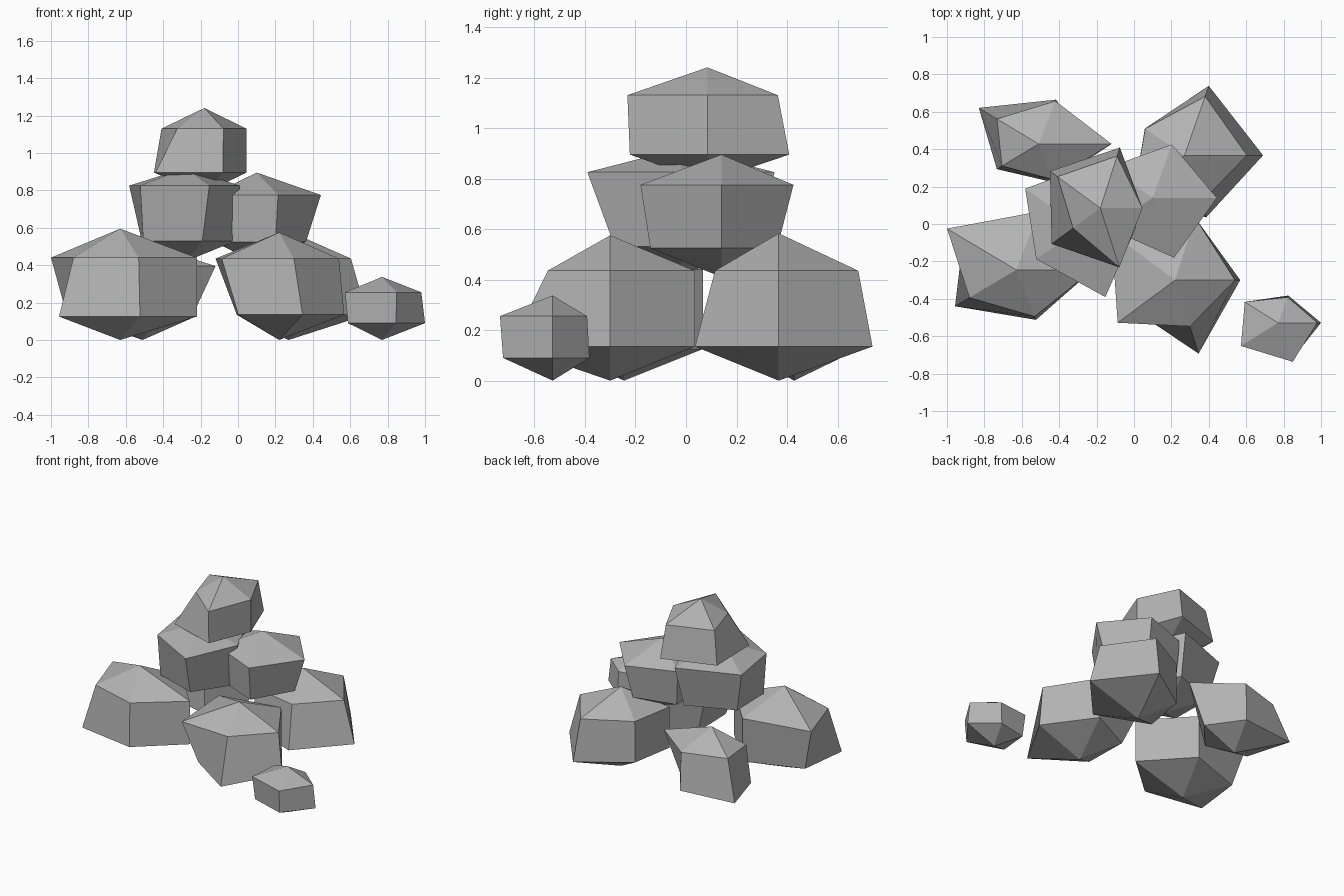
import bpy, bmesh, math

grey = bpy.data.materials.new("stone_grey")
grey.diffuse_color = (0.45, 0.45, 0.45, 1)


def rock(name, centre, depth, heights, upper, lower):
    """Five-sided boulder: two poles and two irregular rings.
    depth = y/x ratio, heights = bottom, lower ring, upper ring, top."""
    cx, cy = centre
    z0, z1, z2, z3 = heights
    bm = bmesh.new()

    def ring(radii, z):
        n = len(radii)
        return [bm.verts.new((cx + r * math.cos(i * math.tau / n),
                              cy + r * depth * math.sin(i * math.tau / n), z))
                for i, r in enumerate(radii)]

    bottom, top = bm.verts.new((cx, cy, z0)), bm.verts.new((cx, cy, z3))
    lo, up = ring(lower, z1), ring(upper, z2)
    for i in range(5):
        j = (i + 1) % 5
        bm.faces.new((bottom, lo[j], lo[i]))
        bm.faces.new((lo[i], lo[j], up[j], up[i]))
        bm.faces.new((up[i], up[j], top))
    bmesh.ops.recalc_face_normals(bm, faces=bm.faces)
    me = bpy.data.meshes.new(name)
    bm.to_mesh(me)
    bm.free()
    me.materials.append(grey)
    bpy.context.collection.objects.link(bpy.data.objects.new(name, me))


# Ground layer
rock("boulder_front_left", (-0.63, -0.245), 0.82, (0, 0.125, 0.44, 0.595),
     (0.41, 0.40, 0.457, 0.309, 0.32), (0.41, 0.40, 0.35, 0.404, 0.343))
rock("boulder_front_right", (0.22, -0.30), 1.02, (0, 0.135, 0.435, 0.575),
     (0.32, 0.345, 0.42, 0.38, 0.255), (0.348, 0.345, 0.28, 0.27, 0.405))
rock("boulder_back_right", (0.27, 0.367), 0.93, (0, 0.135, 0.435, 0.583),
     (0.334, 0.356, 0.26, 0.33, 0.285), (0.42, 0.42, 0.262, 0.33, 0.375))
rock("boulder_back_left", (-0.51, 0.428), 0.83, (0, 0.115, 0.395, 0.52),
     (0.39, 0.291, 0.275, 0.242, 0.24), (0.26, 0.30, 0.395, 0.276, 0.26))

# Middle layer
rock("boulder_middle_right", (0.10, 0.14), 0.91, (0.41, 0.525, 0.775, 0.895),
     (0.343, 0.33, 0.30, 0.30, 0.37), (0.264, 0.255, 0.28, 0.28, 0.325))
rock("boulder_middle_left", (-0.28, -0.02), 0.95, (0.42, 0.53, 0.825, 0.92),
     (0.29, 0.41, 0.373, 0.30, 0.41), (0.27, 0.33, 0.29, 0.28, 0.29))

# Capstone
rock("boulder_top", (-0.18, 0.085), 1.01, (0.785, 0.895, 1.13, 1.24),
     (0.225, 0.29, 0.283, 0.18, 0.33), (0.225, 0.337, 0.333, 0.322, 0.32))

# Loose stone
rock("small_stone", (0.77, -0.528), 0.86, (0, 0.09, 0.255, 0.337),
     (0.21, 0.167, 0.22, 0.245, 0.255), (0.23, 0.178, 0.20, 0.225, 0.24))
